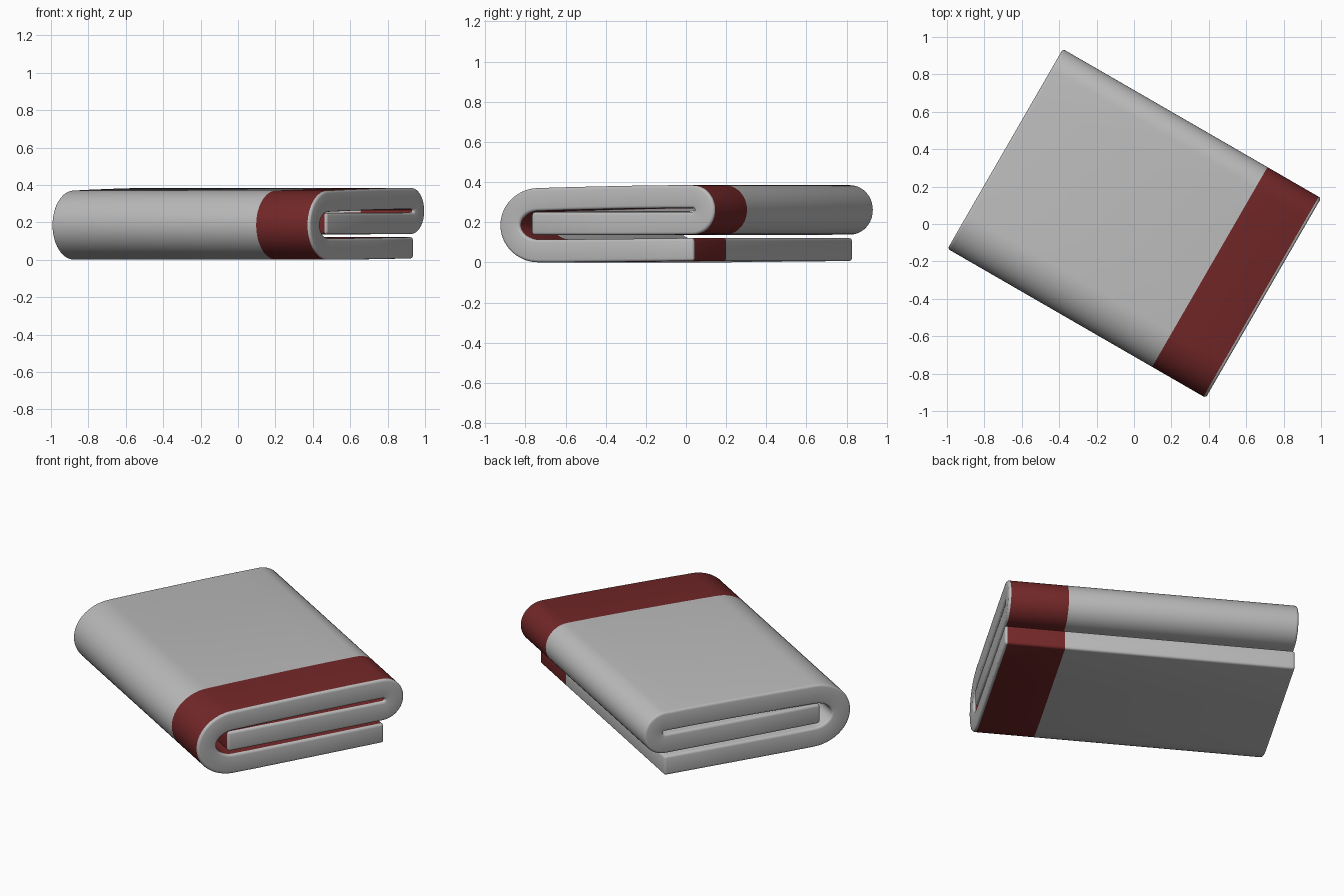
import bpy, bmesh, math
from mathutils import Vector, Matrix

cube = bpy.data.objects.get("Cube")
if cube:
    bpy.data.objects.remove(cube, do_unlink=True)

HALF_LEN = 0.797     # half length along the roll axis
HALF_THICK = 0.057   # half thickness of the cloth
STRIPE = 0.466       # where the red band begins
RIM = 0.014          # rounding of the cloth edges


def material(name, rgb):
    mat = bpy.data.materials.new(name)
    mat.use_nodes = True
    mat.diffuse_color = (*rgb, 1)
    mat.node_tree.nodes["Principled BSDF"].inputs["Base Color"].default_value = (*rgb, 1)
    return mat


def bend(cx, cz, rx, rz, side, start, steps=24):
    """Half ellipse around one fold; start is -1 for bottom to top, 1 for top to bottom."""
    pts = []
    for i in range(steps + 1):
        a = math.pi * i / steps
        pts.append(Vector((cx + side * rx * math.sin(a), cz + start * rz * math.cos(a))))
    return pts


# Centre line of the folded cloth: bottom layer, big fold, top layer, small fold, middle layer
path = [Vector((0.5, 0.064)), Vector((0.1, 0.06)), Vector((-0.25, 0.057))]
path += bend(-0.396, 0.185, 0.16, 0.128, -1, -1)
path += [Vector((-0.2, 0.318)), Vector((0.1, 0.324)), Vector((0.35, 0.327))]
path += bend(0.493, 0.261, 0.07, 0.066, 1, 1)
path += [Vector((0.3, 0.194)), Vector((0.0, 0.193)), Vector((-0.43, 0.193))]

# Offset the centre line to both sides
pairs = []
for i, p in enumerate(path):
    t = (path[min(i + 1, len(path) - 1)] - path[max(i - 1, 0)]).normalized()
    n = Vector((-t.y, t.x)) * HALF_THICK
    pairs.append((p + n, p - n))

# Sweep the profile along the roll axis, with a cut at the band
bm = bmesh.new()
slices = []
for u in (-HALF_LEN, STRIPE, HALF_LEN):
    slices.append([[bm.verts.new((u, q.x, q.y)) for q in pair] for pair in pairs])
last = len(pairs) - 1
for a, b in zip(slices, slices[1:]):
    for i in range(last):
        for s in (0, 1):
            bm.faces.new((a[i][s], a[i + 1][s], b[i + 1][s], b[i][s]))
    for i in (0, last):
        bm.faces.new((a[i][0], a[i][1], b[i][1], b[i][0]))
for ring in (slices[0], slices[-1]):
    for i in range(last):
        bm.faces.new((ring[i][0], ring[i][1], ring[i + 1][1], ring[i + 1][0]))
bmesh.ops.recalc_face_normals(bm, faces=bm.faces)

# Round the cloth edges
sharp = [e for e in bm.edges if e.calc_face_angle(0) > math.radians(60)]
bmesh.ops.bevel(bm, geom=sharp, offset=RIM, segments=3, profile=0.5, affect='EDGES',
                clamp_overlap=True)

# Red band everywhere except the end face and its rim
for f in bm.faces:
    f.smooth = True
    u = f.calc_center_median().x
    f.material_index = 1 if STRIPE < u < HALF_LEN - RIM * 0.99 else 0

# Turn the roll axis to its diagonal position
bmesh.ops.rotate(bm, verts=bm.verts, cent=(0, 0, 0), matrix=Matrix.Rotation(math.radians(-30), 3, 'Z'))
low = min(v.co.z for v in bm.verts)
bmesh.ops.translate(bm, verts=bm.verts, vec=(0, 0, -low))

mesh = bpy.data.meshes.new("folded_towel")
bm.to_mesh(mesh)
bm.free()
mesh.materials.append(material("light grey cloth", (0.5, 0.5, 0.5)))
mesh.materials.append(material("dark red band", (0.17, 0.02, 0.021)))
towel = bpy.data.objects.new("folded_towel", mesh)
bpy.context.collection.objects.link(towel)
bpy.context.view_layer.objects.active = towel
towel.select_set(True)
bpy.ops.object.shade_smooth_by_angle(angle=math.radians(40))
